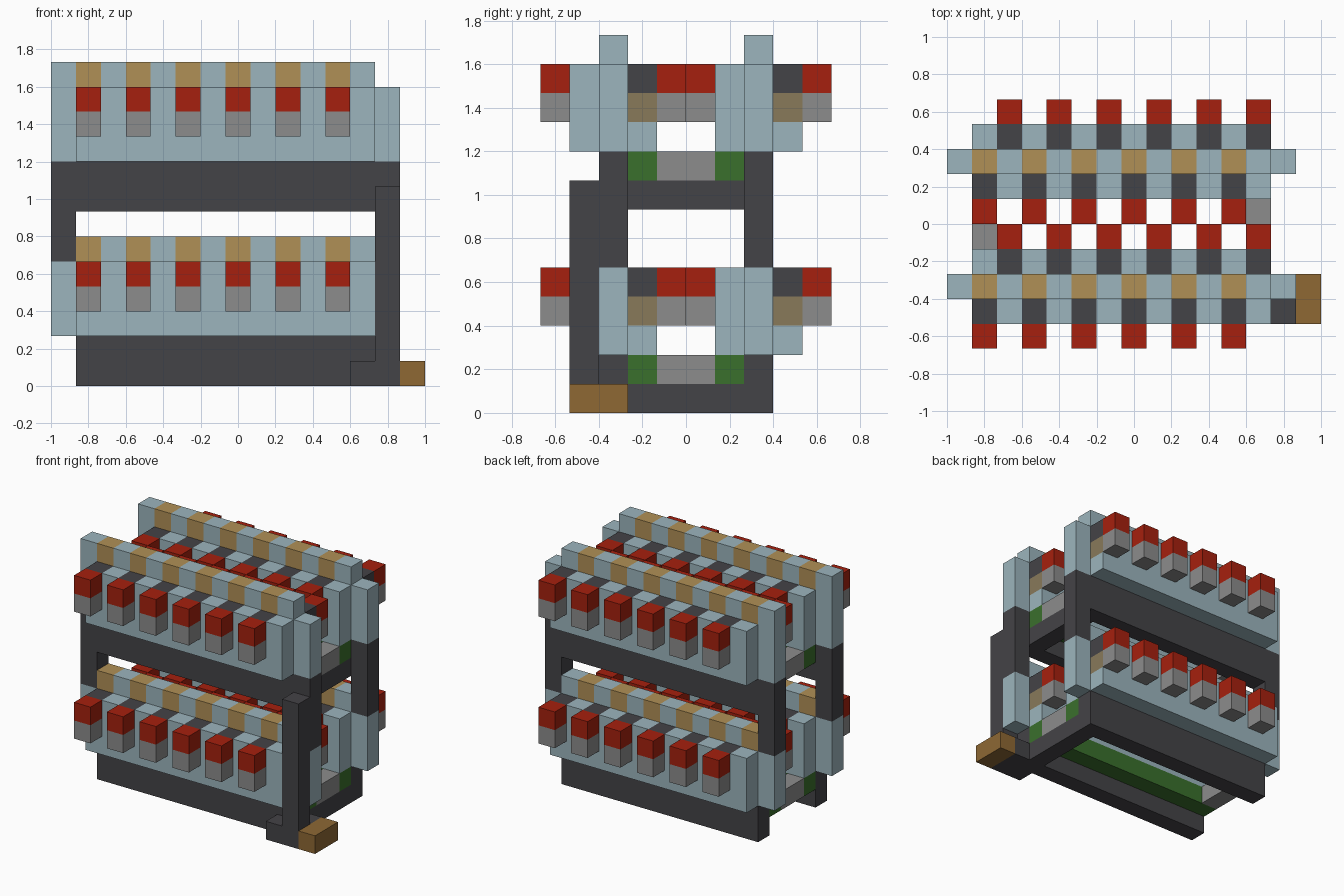
import bpy
import bmesh
from mathutils import Matrix, Vector

if "Cube" in bpy.data.objects:
    bpy.data.objects.remove(bpy.data.objects["Cube"])

U = 2 / 15                      # size of one block
ORIGIN = Vector((-7.5, -5, 0))  # grid corner, in blocks


def material(name, *rgb):
    """Flat material from 0-255 display values."""
    lin = [((c / 255 + 0.055) / 1.055) ** 2.4 for c in rgb] + [1]
    m = bpy.data.materials.new(name)
    m.use_nodes = True
    m.diffuse_color = lin
    bsdf = m.node_tree.nodes["Principled BSDF"]
    bsdf.inputs["Base Color"].default_value = lin
    bsdf.inputs["Roughness"].default_value = 0.9
    return m


BLUE = material("pale blue", 156, 181, 189)
DARK = material("charcoal", 68, 67, 71)
RED = material("red", 166, 32, 14)
GREY = material("grey", 140, 140, 140)
GOLD = material("gold", 176, 144, 86)
TAN = material("dull tan", 136, 122, 90)
GREEN = material("green", 58, 112, 44)
BROWN = material("brown", 142, 104, 52)


def blocks(name, mat, spans):
    """One object made of boxes, each given as x, y and z spans in blocks."""
    bm = bmesh.new()
    for span in spans:
        lo = Vector([s[0] for s in span])
        hi = Vector([s[1] for s in span])
        place = Matrix.Translation((ORIGIN + (lo + hi) / 2) * U)
        bmesh.ops.create_cube(bm, size=1, matrix=place @ Matrix.Diagonal((*((hi - lo) * U), 1)))
    mesh = bpy.data.meshes.new(name)
    bm.to_mesh(mesh)
    bm.free()
    mesh.materials.append(mat)
    obj = bpy.data.objects.new(name, mesh)
    bpy.context.collection.objects.link(obj)
    return obj


def cell(i):
    return (i, i + 1)


def wall(label, y, z, strip_start):
    """Panel three blocks thick with staggered heads on both faces."""
    core = cell(y + 2)
    odd, even = range(1, 13, 2), range(2, 13, 2)
    # (layer, head row, positions of heads, positions of plain blocks)
    faces = [(cell(y + 1), cell(y), odd, even), (cell(y + 3), cell(y + 4), even, odd)]
    low, mid, top, cap = cell(z), cell(z + 1), cell(z + 2), cell(z + 3)

    panel = [((0, 14), core, (z, z + 3))]
    sockets, backs, stems, heads = [], [], [], []
    for layer, row, tapped, plain in faces:
        panel.append(((1, 13), layer, low))
        panel += [(cell(i), layer, (z + 1, z + 3)) for i in plain]
        backs += [(cell(i), layer, mid) for i in tapped]
        sockets += [(cell(i), layer, top) for i in tapped]
        stems += [(cell(i), row, mid) for i in tapped]
        heads += [(cell(i), row, top) for i in tapped]

    blocks(label + "_panel", BLUE, panel)
    blocks(label + "_socket_backs", TAN, backs)
    blocks(label + "_sockets", DARK, sockets)
    blocks(label + "_stems", GREY, stems)
    blocks(label + "_heads", RED, heads)
    # Alternating strip along the top
    blocks(label + "_strip_plain", BLUE,
           [(cell(i), core, cap) for i in range(strip_start, 13, 2)])
    blocks(label + "_strip_gold", GOLD, [(cell(i), core, cap) for i in odd])


# Two walls on each of two storeys
for side, y in (("front", 0), ("back", 5)):
    wall(side + "_lower", y, 2, 2)
    wall(side + "_upper", y, 9, 0)
    core = cell(y + 2)
    blocks(side + "_base_beam", DARK, [((1, 13), core, (0, 2))])
    blocks(side + "_middle_beam", DARK, [((0, 14), core, (7, 9))])
    blocks(side + "_end_columns", DARK, [(cell(i), core, (5, 7)) for i in (0, 13)])

# Cross members tying the walls together on each storey
for level, z in (("lower", 0), ("upper", 7)):
    blocks(level + "_crossbar", DARK, [((12, 13), (3, 7), cell(z))])
    blocks(level + "_end_ties", GREY, [(cell(i), (4, 6), cell(z + 1)) for i in (1, 12)])
    blocks(level + "_green_rails", GREEN, [((1, 13), cell(j), cell(z + 1)) for j in (3, 6)])

# Post with its foot and the end block
blocks("post", DARK, [((13, 14), (1, 2), (0, 8))])
blocks("post_foot", DARK, [((12, 13), (1, 2), (0, 1)), ((13, 14), (2, 3), (0, 1))])
blocks("end_block", BROWN, [((14, 15), (1, 3), (0, 1))])
